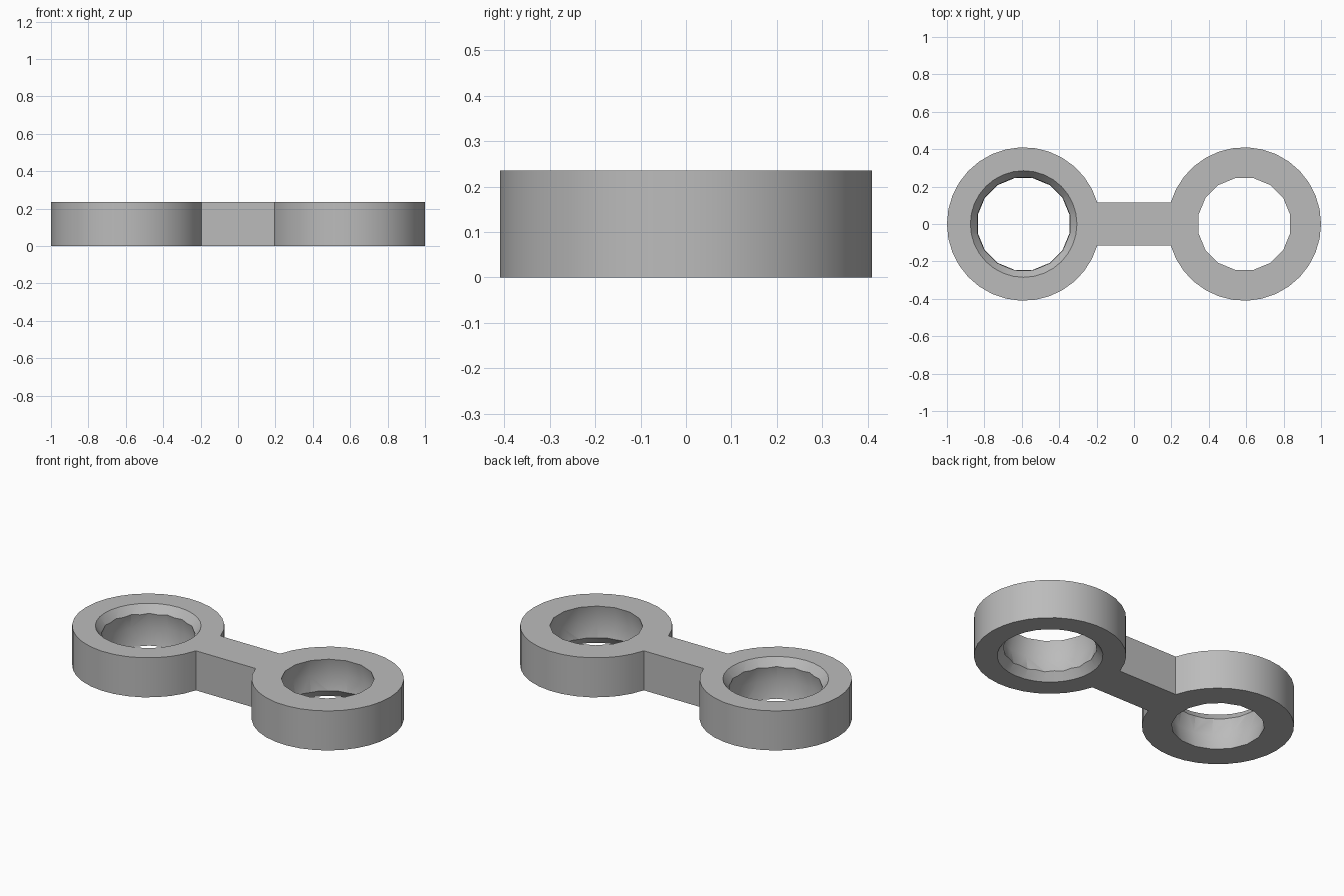
import bpy
import bmesh
from math import asin, cos, sin, pi, radians
from mathutils import Matrix

HEIGHT, RADIUS, CENTRE, BAR_HALF = 0.235, 0.41, 0.59, 0.115

old = bpy.data.objects.get("Cube")
if old:
    bpy.data.objects.remove(old, do_unlink=True)

grey = bpy.data.materials.new("plain grey")
grey.use_nodes = True
grey.diffuse_color = (0.5, 0.5, 0.5, 1)
grey.node_tree.nodes["Principled BSDF"].inputs["Base Color"].default_value = (0.5, 0.5, 0.5, 1)


def make_object(name, bm):
    bmesh.ops.recalc_face_normals(bm, faces=bm.faces)
    mesh = bpy.data.meshes.new(name)
    bm.to_mesh(mesh)
    bm.free()
    mesh.materials.append(grey)
    obj = bpy.data.objects.new(name, mesh)
    bpy.context.collection.objects.link(obj)
    return obj


def socket_cutters(side):
    """Ball socket and flared mouth; the mouth opens up on -x, down on +x."""
    up = -side
    wide = HEIGHT if up > 0 else 0
    ball = bmesh.new()
    bmesh.ops.create_uvsphere(
        ball, u_segments=16, v_segments=8, radius=0.27,
        matrix=Matrix.Translation((side * CENTRE, 0, wide - up * 0.135))
        @ Matrix.Rotation(pi / 16, 4, "Z"))
    mouth = bmesh.new()
    bmesh.ops.create_cone(
        mouth, cap_ends=True, segments=32, radius1=0.225, radius2=0.30, depth=0.10,
        matrix=Matrix.Translation((side * CENTRE, 0, wide - up * 0.03))
        @ Matrix.Rotation(0 if up > 0 else pi, 4, "X"))
    return [make_object("ball_cutter", ball), make_object("mouth_cutter", mouth)]


# Body: two round ends joined by a straight bar, extruded from one outline
bm = bmesh.new()
end = pi - asin(BAR_HALF / RADIUS)
steps = 30
outline = []
for side in (1, -1):
    for i in range(steps + 1):
        a = -end + 2 * end * i / steps
        outline.append(bm.verts.new((side * (CENTRE + RADIUS * cos(a)),
                                     side * RADIUS * sin(a), 0)))
base = bm.faces.new(outline)
top = bmesh.ops.extrude_face_region(bm, geom=[base], use_keep_orig=True)
bmesh.ops.translate(bm, vec=(0, 0, HEIGHT),
                    verts=[v for v in top["geom"] if isinstance(v, bmesh.types.BMVert)])
body = make_object("double_ring_link", bm)

# Sockets cut through both rings
cutters = socket_cutters(1) + socket_cutters(-1)
for cutter in cutters:
    cutter.hide_render = True
    mod = body.modifiers.new("socket", "BOOLEAN")
    mod.operation = "DIFFERENCE"
    mod.solver = "EXACT"
    mod.object = cutter

bpy.context.view_layer.update()
graph = bpy.context.evaluated_depsgraph_get()
result = bpy.data.meshes.new_from_object(body.evaluated_get(graph))
body.modifiers.clear()
body.data = result
for cutter in cutters:
    bpy.data.objects.remove(cutter, do_unlink=True)

# Smooth round walls, sharp rims
bpy.ops.object.select_all(action="DESELECT")
body.select_set(True)
bpy.context.view_layer.objects.active = body
bpy.ops.object.shade_smooth_by_angle(angle=radians(30))
